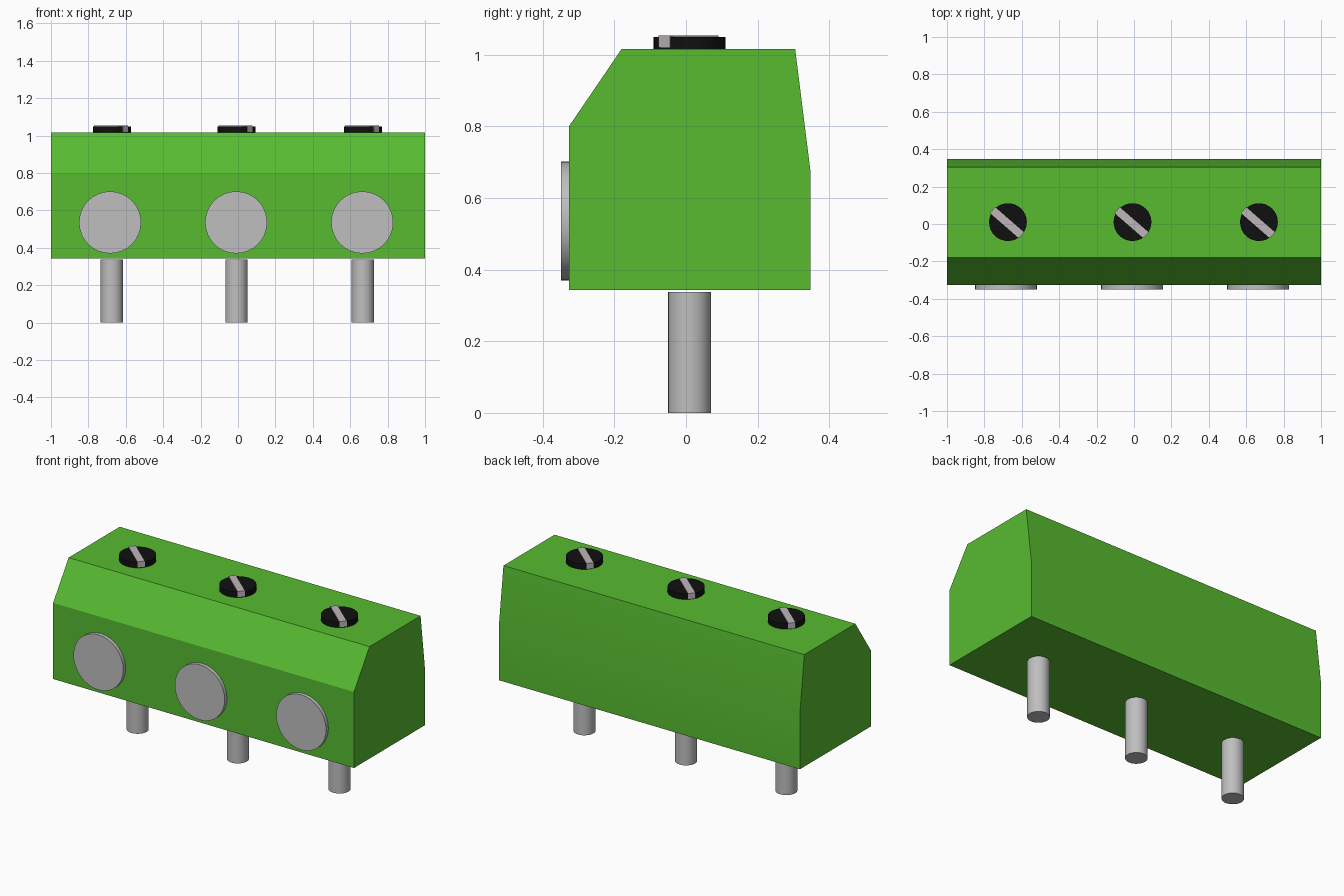
import bpy, bmesh, math
from mathutils import Matrix

cube = bpy.data.objects.get("Cube")
if cube:
    bpy.data.objects.remove(cube, do_unlink=True)


def material(name, rgb):
    m = bpy.data.materials.new(name)
    m.use_nodes = True
    m.diffuse_color = (*rgb, 1)
    m.node_tree.nodes["Principled BSDF"].inputs["Base Color"].default_value = (*rgb, 1)
    return m


GREEN = material("green plastic", (0.095, 0.50, 0.03))
STEEL = material("grey steel", (0.52, 0.52, 0.52))
BLACK = material("black screw", (0.005, 0.005, 0.005))
SILVER = material("silver slot", (0.52, 0.47, 0.49))


def finish(bm, name, mat, smooth=True):
    bmesh.ops.recalc_face_normals(bm, faces=bm.faces)
    mesh = bpy.data.meshes.new(name)
    bm.to_mesh(mesh)
    bm.free()
    mesh.materials.append(mat)
    ob = bpy.data.objects.new(name, mesh)
    bpy.context.collection.objects.link(ob)
    if smooth:
        bpy.ops.object.select_all(action='DESELECT')
        ob.select_set(True)
        bpy.context.view_layer.objects.active = ob
        bpy.ops.object.shade_smooth_by_angle(angle=math.radians(30))
    return ob


def cylinder(name, mat, centre, radius, depth, sides, axis='Z'):
    bm = bmesh.new()
    rot = Matrix.Rotation(math.pi / 2, 4, 'X') if axis == 'Y' else Matrix()
    bmesh.ops.create_cone(bm, cap_ends=True, segments=sides, radius1=radius,
                          radius2=radius, depth=depth,
                          matrix=Matrix.Translation(centre) @ rot)
    return finish(bm, name, mat)


# Housing: side profile (y, z) extruded along x
profile = [(-0.327, 0.343), (-0.327, 0.80), (-0.18, 1.016),
           (0.305, 1.016), (0.347, 0.68), (0.347, 0.343)]
bm = bmesh.new()
side = bm.faces.new([bm.verts.new((-1, y, z)) for y, z in profile])
ext = bmesh.ops.extrude_face_region(bm, geom=[side])
bmesh.ops.translate(bm, vec=(2, 0, 0),
                    verts=[v for v in ext["geom"] if isinstance(v, bmesh.types.BMVert)])
finish(bm, "housing", GREEN)

# Three terminals, each with a pin, wire-entry disc and slotted screw
for label, x, disc_x in (("right", -0.674, -0.684), ("middle", -0.008, -0.01),
                         ("left", 0.668, 0.664)):
    cylinder(f"{label}_pin", STEEL, (x, 0.01, 0.169), 0.06, 0.338, 32)
    cylinder(f"{label}_entry_disc", STEEL, (disc_x, -0.334, 0.536), 0.166, 0.03, 32, 'Y')
    cylinder(f"{label}_screw", BLACK, (x, 0.01, 1.03), 0.101, 0.04, 32)
    # Diagonal slot bar, slightly proud of the screw head
    bm = bmesh.new()
    bmesh.ops.create_cube(bm, size=1, matrix=Matrix.Translation((x - 0.005, 0.007, 1.037))
                          @ Matrix.Rotation(math.radians(-41), 4, 'Z')
                          @ Matrix.Diagonal((0.206, 0.042, 0.034, 1)))
    finish(bm, f"{label}_screw_slot", SILVER, smooth=False)
